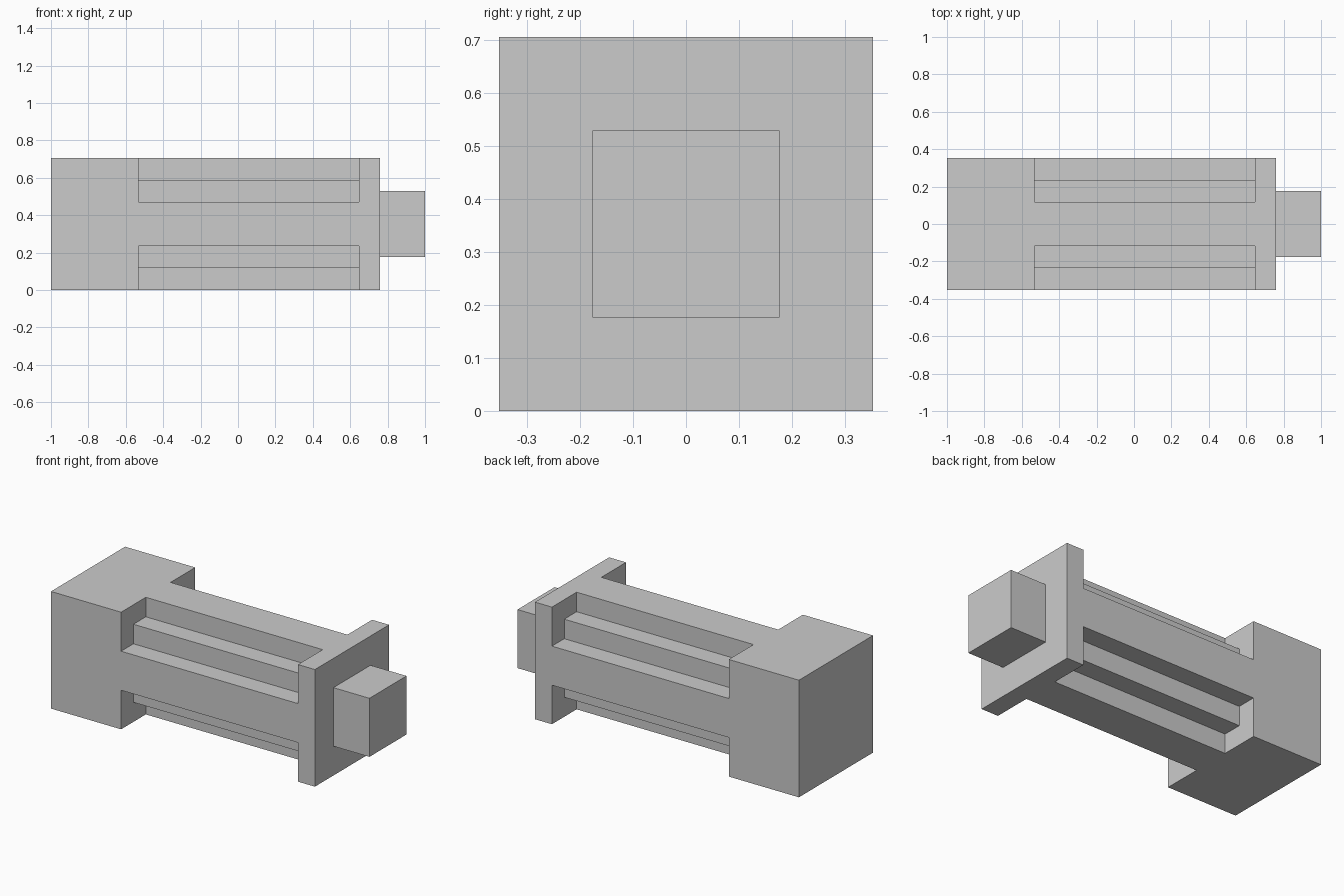
import bpy, bmesh
from mathutils import Vector

if "Cube" in bpy.data.objects:
    bpy.data.objects.remove(bpy.data.objects["Cube"])

U = 2 / 17           # grid module: the body is 6 x 6 modules, 17 long
H = 3 * U            # half width of the square body


def make_object(name, bm):
    bmesh.ops.recalc_face_normals(bm, faces=bm.faces)
    mesh = bpy.data.meshes.new(name)
    bm.to_mesh(mesh)
    bm.free()
    obj = bpy.data.objects.new(name, mesh)
    bpy.context.collection.objects.link(obj)
    return obj


def extrude_profile(bm, points, x0, x1):
    face = bm.faces.new([bm.verts.new((x0, y, z)) for y, z in points])
    new = bmesh.ops.extrude_face_region(bm, geom=[face])["geom"]
    verts = [v for v in new if isinstance(v, bmesh.types.BMVert)]
    bmesh.ops.translate(bm, vec=(x1 - x0, 0, 0), verts=verts)


# Square body, with the end peg inset and extruded from its right face
peg_base = 0.76
bm = bmesh.new()
extrude_profile(bm, [(-H, 0), (H, 0), (H, 2 * H), (-H, 2 * H)], -1, peg_base)
bmesh.ops.recalc_face_normals(bm, faces=bm.faces)
end = max(bm.faces, key=lambda f: f.calc_center_median().x)
bmesh.ops.inset_region(bm, faces=[end], thickness=H / 2, use_even_offset=True)
new = bmesh.ops.extrude_face_region(bm, geom=[end])["geom"]
bmesh.ops.translate(bm, vec=(1 - peg_base, 0, 0),
                    verts=[v for v in new if isinstance(v, bmesh.types.BMVert)])
bmesh.ops.delete(bm, geom=[end], context='FACES')
body = make_object("stepped_body", bm)

# Staircase notches for the four long edges, mirrored around the axis
out = H + 0.1
stairs = [(U, out), (U, 2 * U), (2 * U, 2 * U), (2 * U, U), (out, U), (out, out)]
bm = bmesh.new()
for sy in (-1, 1):
    for sz in (-1, 1):
        extrude_profile(bm, [(sy * a, H + sz * b) for a, b in stairs], -9 * U / 2 - 0.003, 11 * U / 2)
cutter = make_object("notch_cutter", bm)
cutter.hide_render = True

# Cut the notches
mod = body.modifiers.new("notches", 'BOOLEAN')
mod.operation = 'DIFFERENCE'
mod.solver = 'EXACT'
mod.object = cutter
bpy.context.view_layer.objects.active = body
body.select_set(True)
bpy.ops.object.modifier_apply(modifier=mod.name)
bpy.data.objects.remove(cutter, do_unlink=True)
